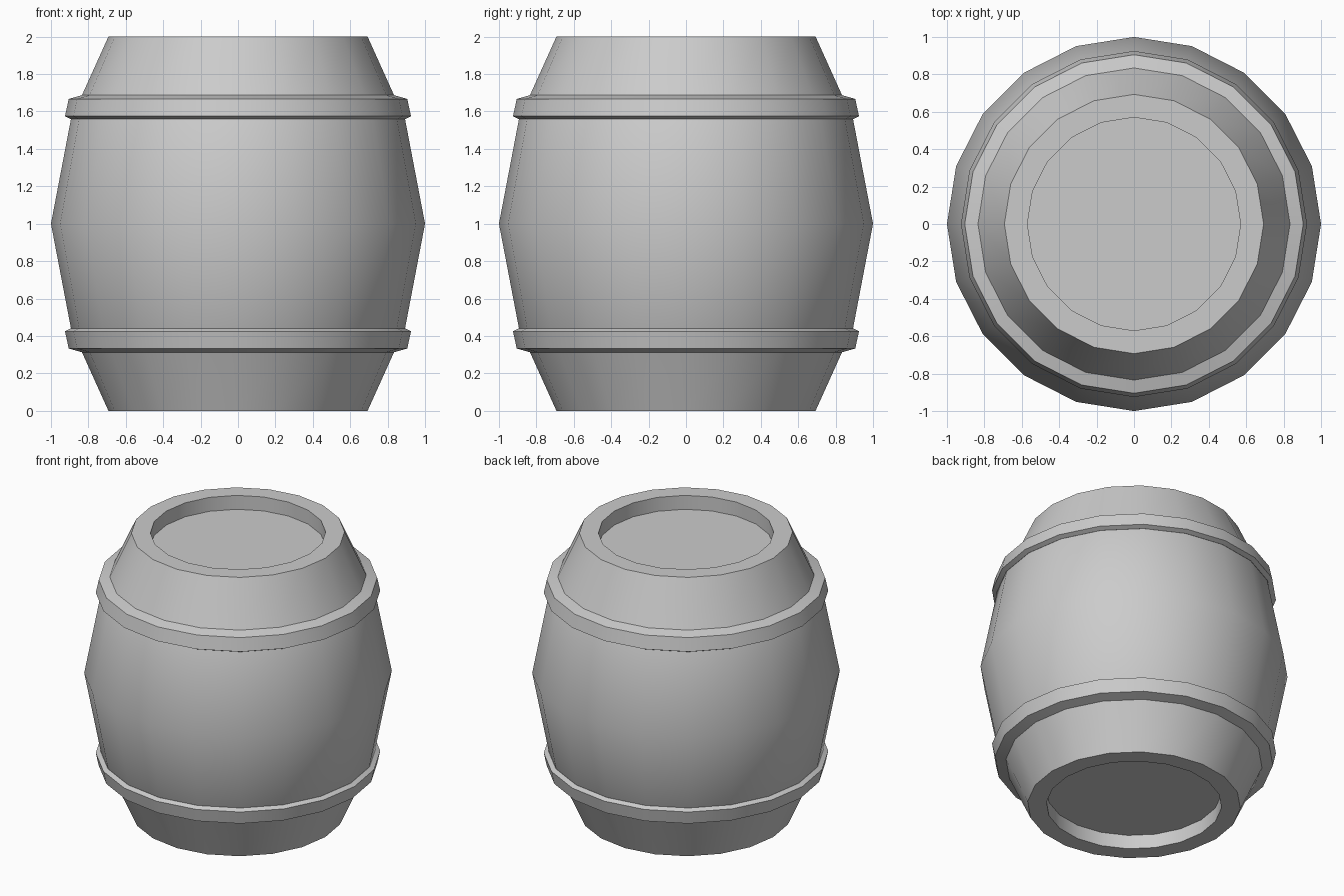
import bpy
import bmesh
import math

if "Cube" in bpy.data.objects:
    bpy.data.objects.remove(bpy.data.objects["Cube"])

SIDES = 20


def lathe(name, profile, closed=False):
    """Spin (radius, z) points around z; an open profile gets end caps."""
    bm = bmesh.new()
    rings = []
    for r, z in profile:
        rings.append([bm.verts.new((r * math.cos(a), r * math.sin(a), z))
                      for a in (2 * math.pi * i / SIDES for i in range(SIDES))])
    pairs = list(zip(rings, rings[1:]))
    if closed:
        pairs.append((rings[-1], rings[0]))
    for a, b in pairs:
        for i in range(SIDES):
            j = (i + 1) % SIDES
            bm.faces.new((a[i], a[j], b[j], b[i]))
    if not closed:
        bm.faces.new(rings[0])
        bm.faces.new(rings[-1])
    bmesh.ops.recalc_face_normals(bm, faces=bm.faces)
    mesh = bpy.data.meshes.new(name)
    bm.to_mesh(mesh)
    bm.free()
    obj = bpy.data.objects.new(name, mesh)
    bpy.context.collection.objects.link(obj)
    bpy.ops.object.select_all(action='DESELECT')
    obj.select_set(True)
    bpy.context.view_layer.objects.active = obj
    bpy.ops.object.shade_smooth_by_angle(angle=math.radians(25))
    return obj


# Barrel body with recessed ends, upper half mirrored from the lower
lower = [(0.57, 0.10), (0.57, 0.0), (0.693, 0.0), (0.833, 0.31), (0.893, 0.44)]
upper = [(r, 2 - z) for r, z in reversed(lower)]
lathe("barrel_body", lower + [(1.0, 1.0)] + upper)

# Bevelled hoops
hoop = [(0.825, 0.31), (0.905, 0.333), (0.925, 0.425), (0.895, 0.44), (0.86, 0.425)]
lathe("lower_hoop", hoop, closed=True)
lathe("upper_hoop", [(r, 2 - z) for r, z in hoop], closed=True)
